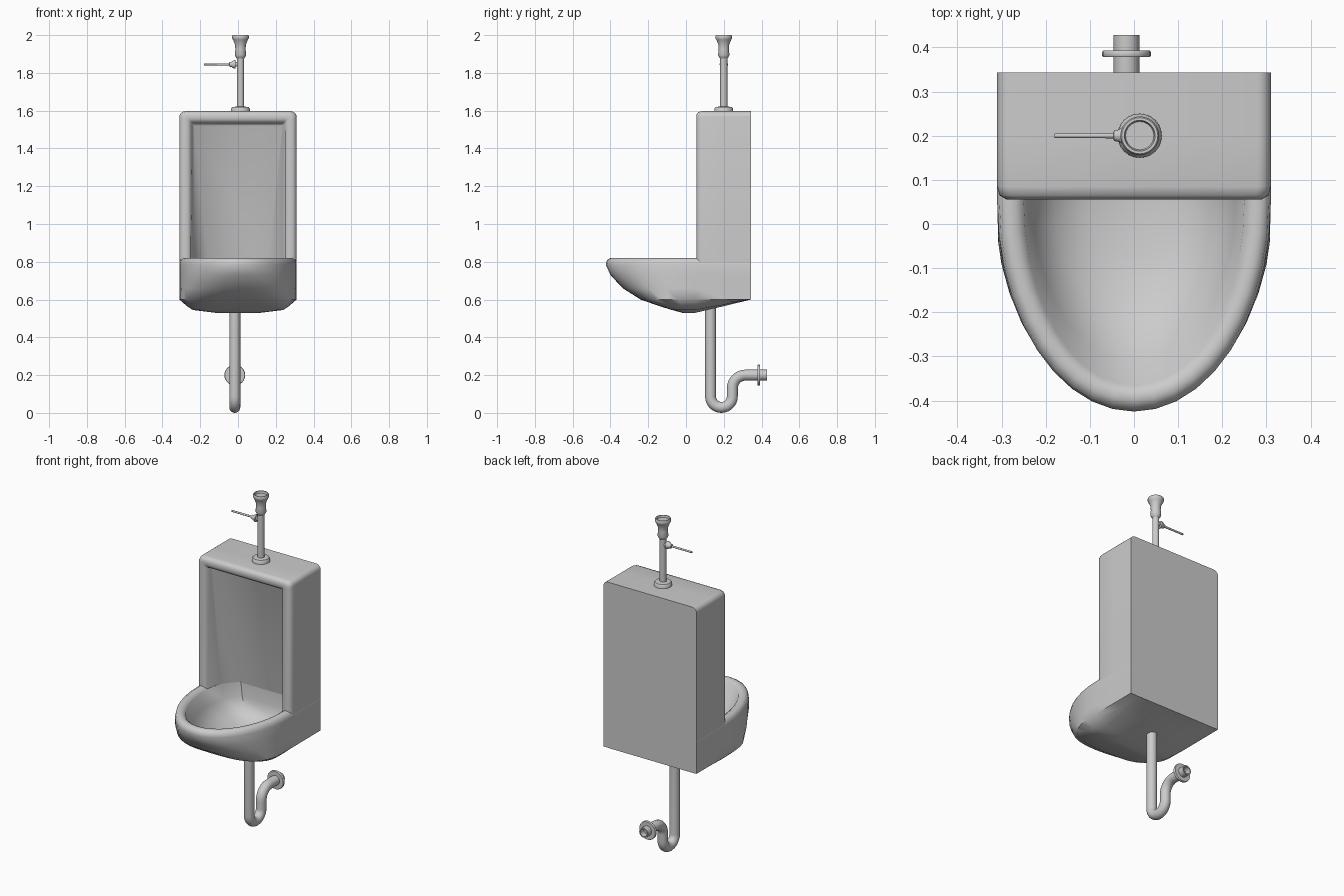
import bpy, bmesh
from math import sin, cos, pi
from mathutils import Vector

if "Cube" in bpy.data.objects:
    bpy.data.objects.remove(bpy.data.objects["Cube"])


def loft(name, rings, closed=True, cap_start=True, cap_end=True, angle=40):
    """Skin a list of equal-length point rings."""
    bm = bmesh.new()
    vs = [[bm.verts.new(p) for p in r] for r in rings]
    n = len(rings[0])
    for a, b in zip(vs, vs[1:]):
        for i in range(n if closed else n - 1):
            j = (i + 1) % n
            bm.faces.new((a[i], a[j], b[j], b[i]))
    if cap_start:
        bm.faces.new(vs[0][::-1])
    if cap_end:
        bm.faces.new(vs[-1])
    bmesh.ops.recalc_face_normals(bm, faces=bm.faces)
    me = bpy.data.meshes.new(name)
    bm.to_mesh(me)
    bm.free()
    ob = bpy.data.objects.new(name, me)
    bpy.context.collection.objects.link(ob)
    bpy.ops.object.select_all(action='DESELECT')
    ob.select_set(True)
    bpy.context.view_layer.objects.active = ob
    bpy.ops.object.shade_smooth_by_angle(angle=angle * pi / 180)
    return ob


def circle(center, r, u, v, n=24):
    c, u, v = Vector(center), Vector(u), Vector(v)
    return [c + r * (cos(2 * pi * i / n) * u + sin(2 * pi * i / n) * v) for i in range(n)]


def lathe(name, origin, axis, profile, n=24):
    """Revolve (radius, distance along axis) pairs."""
    axis = Vector(axis)
    u = axis.orthogonal().normalized()
    v = axis.cross(u)
    return loft(name, [circle(Vector(origin) + axis * h, r, u, v, n) for r, h in profile])


BACK = 0.343


def bowl_ring(z, w, yf, e=1.0, back_z=None, n=20):
    """Outer ring: front half superellipse (smaller e = boxier), square back."""
    bz = z if back_z is None else back_z
    pts = []
    for i in range(n + 1):
        c, s = cos(pi * i / n), sin(pi * i / n)
        x = w * abs(c) ** e * (1 if c > 0 else -1)
        pts.append((x, 0.05 - (0.05 - yf) * max(s, 0) ** e, z))
    mid = (z + bz) / 2
    return pts + [(-w, 0.2, mid), (-w, BACK, bz), (w, BACK, bz), (w, 0.2, mid)]


def basin_ring(z, w, yf, yb):
    """Inner ring: ellipse at the front, chamfered corners at the back."""
    pts = bowl_ring(z, w, yf)[:-4]
    ym = 0.05 + (yb - 0.05) * 0.58
    return pts + [(-w * 0.93, ym, z), (-w * 0.64, yb, z), (w * 0.64, yb, z), (w * 0.93, ym, z)]


# Bowl: underside, outer wall, rolled rim, then inner basin
loft("bowl", [
    bowl_ring(0.53, 0.12, -0.02, 0.8, 0.6),
    bowl_ring(0.545, 0.24, -0.075, 0.5, 0.6),
    bowl_ring(0.565, 0.27, -0.14, 0.5, 0.6),
    bowl_ring(0.60, 0.31, -0.24, 0.62, 0.601),
    bowl_ring(0.66, 0.31, -0.335, 0.8),
    bowl_ring(0.73, 0.31, -0.40, 0.93),
    bowl_ring(0.785, 0.31, -0.425),
    bowl_ring(0.81, 0.305, -0.418),
    bowl_ring(0.82, 0.288, -0.40),
    bowl_ring(0.818, 0.268, -0.38),
    basin_ring(0.805, 0.25, -0.366, 0.255),
    basin_ring(0.72, 0.23, -0.31, 0.25),
    basin_ring(0.65, 0.18, -0.20, 0.23),
    basin_ring(0.61, 0.10, -0.08, 0.18),
], angle=50)


def arch(y, w, top, r, y_low=None, w_low=None, zb=0.795, n=5):
    """Upside-down U with rounded corners; can lean and taper towards its foot."""
    pts = [(-w, zb)]
    pts += [(-w + r - r * cos(pi / 2 * i / n), top - r + r * sin(pi / 2 * i / n)) for i in range(n + 1)]
    pts += [(-x, z) for x, z in pts[::-1]]
    y0 = y if y_low is None else y_low
    k = 1 if w_low is None else w_low / w
    out = []
    for x, z in pts:
        t = (z - zb) / (top - zb)
        out.append((x * (k + (1 - k) * t), y0 + (y - y0) * t, z))
    return out


# Upright back: outer shell, rounded frame, sloping recess
loft("upright_back", [
    arch(BACK, 0.31, 1.597, 0.03),
    arch(0.20, 0.31, 1.597, 0.03),
    arch(0.085, 0.31, 1.597, 0.03),
    arch(0.065, 0.305, 1.593, 0.03),
    arch(0.056, 0.29, 1.58, 0.025),
    arch(0.056, 0.265, 1.555, 0.012),
    arch(0.065, 0.25, 1.54, 0.006),
    arch(0.085, 0.242, 1.532, 0.006, 0.169, 0.2325),
    arch(0.095, 0.232, 1.525, 0.006, 0.255, 0.16),
], closed=False, angle=50)

# Drain trap: down pipe, U bend, elbow to the wall
px, pr = -0.017, 0.029
path = [(0.13, 0.58, -pi / 2)]
path += [(0.1875 - 0.0575 * cos(a), 0.0865 - 0.0575 * sin(a), a - pi / 2)
         for a in [pi * i / 14 for i in range(15)]]
path += [(0.315 - 0.07 * cos(a), 0.13 + 0.07 * sin(a), pi / 2 - a)
         for a in [pi / 2 * i / 7 for i in range(8)]]
path += [(0.428, 0.20, 0)]
rings = [circle((px, y, z), pr, (1, 0, 0), (0, -sin(d), cos(d)), 20) for y, z, d in path]
rings += [circle((px, y, 0.20), 0.022, (1, 0, 0), (0, 0, 1), 20) for y in (0.428, 0.39)]
loft("drain_trap", rings)
lathe("wall_flange", (px, 0.378, 0.20), (0, 1, 0),
      [(0.028, 0), (0.053, 0), (0.055, 0.003), (0.055, 0.012), (0.053, 0.015), (0.028, 0.015)])

# Flush valve: base collar, pipe, flared head
vx, vy = 0.013, 0.2
lathe("valve_collar", (vx, vy, 1.59), (0, 0, 1),
      [(0.05, 0), (0.05, 0.02), (0.044, 0.029), (0.02, 0.032)])
lathe("valve_pipe", (vx, vy, 1.6), (0, 0, 1), [(0.019, 0), (0.019, 0.30)])
lathe("valve_head", (vx, vy, 0), (0, 0, 1),
      [(0.019, 1.875), (0.026, 1.885), (0.030, 1.895), (0.027, 1.925), (0.029, 1.95),
       (0.039, 1.975), (0.044, 1.982), (0.044, 1.995), (0.041, 2.0), (0.035, 2.0), (0.032, 1.988)])

# Flush lever and its pivot
lathe("lever_pivot", (vx, vy, 1.845), (-1, 0, 0),
      [(0.012, 0), (0.012, 0.025), (0.022, 0.027), (0.022, 0.035), (0.014, 0.047), (0.012, 0.058), (0.007, 0.06)], 16)
lathe("lever_handle", (vx, vy, 1.845), (-1, 0, 0), [(0.006, 0.05), (0.0055, 0.193)], 12)
